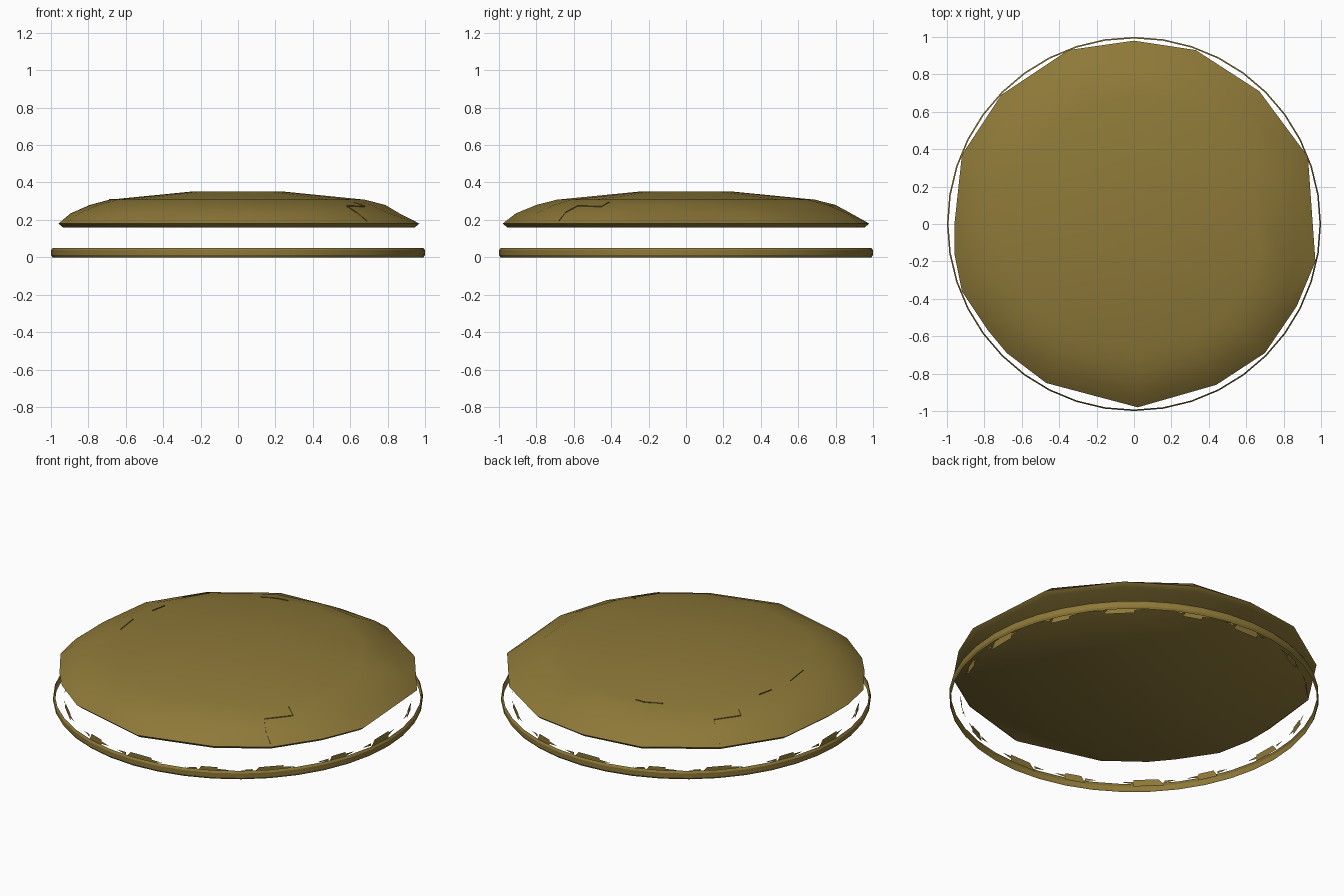
import bpy, bmesh, math
from mathutils import Vector
from mathutils.bvhtree import BVHTree

cube = bpy.data.objects.get("Cube")
if cube:
    bpy.data.objects.remove(cube, do_unlink=True)

# One ochre stone colour for everything
stone_mat = bpy.data.materials.new("ochre_stone")
stone_mat.use_nodes = True
OCHRE = (0.27, 0.19, 0.04, 1.0)
stone_mat.diffuse_color = OCHRE
bsdf = stone_mat.node_tree.nodes["Principled BSDF"]
bsdf.inputs["Base Color"].default_value = OCHRE
bsdf.inputs["Roughness"].default_value = 0.8


def make_object(name, bm, sharp_angle=None):
    mesh = bpy.data.meshes.new(name)
    bm.to_mesh(mesh)
    bm.free()
    mesh.materials.append(stone_mat)
    obj = bpy.data.objects.new(name, mesh)
    bpy.context.collection.objects.link(obj)
    if sharp_angle is not None:
        for poly in mesh.polygons:
            poly.use_smooth = True
        mesh.set_sharp_from_angle(angle=math.radians(sharp_angle))
    return obj


def bridge(bm, lower, upper):
    n = len(lower)
    for i in range(n):
        j = (i + 1) % n
        bm.faces.new((lower[i], lower[j], upper[j], upper[i]))


# Rough stone slab: irregular outline lofted up into a low dome
outline = [(0.97, -0.2), (0.93, 0.36), (0.67, 0.71), (0.33, 0.93), (0, 0.98),
           (-0.35, 0.93), (-0.71, 0.69), (-0.92, 0.37), (-0.96, 0),
           (-0.96, -0.16), (-0.92, -0.36), (-0.78, -0.57), (-0.68, -0.69),
           (-0.47, -0.85), (0.02, -0.98), (0.44, -0.86), (0.7, -0.69),
           (0.87, -0.44)]
# Each level: scale, height, share of roundness
levels = [(0.975, 0.16, 0), (1.0, 0.18, 0), (0.93, 0.235, 0.2),
          (0.82, 0.28, 0.5), (0.71, 0.308, 0.8), (0.25, 0.352, 1)]
bm = bmesh.new()
rings = []
for scale, z, roundness in levels:
    ring = []
    for x, y in outline:
        p = Vector((x, y))
        r = p.length * (1 - roundness) + 0.97 * roundness
        p = p.normalized() * r * scale
        ring.append(bm.verts.new((p.x, p.y, z)))
    rings.append(ring)
for lower, upper in zip(rings, rings[1:]):
    bridge(bm, lower, upper)
bm.faces.new(rings[-1])
bm.faces.new(list(reversed(rings[0])))
# Chipped spots knocked back on the shoulder
for ring_id, vert_id, amount in ((2, 2, 0.95), (2, 4, 0.97), (2, 0, 0.96), (3, 2, 0.97)):
    co = rings[ring_id][vert_id].co
    co.x *= amount
    co.y *= amount
bmesh.ops.triangulate(bm, faces=bm.faces[:])
bmesh.ops.recalc_face_normals(bm, faces=bm.faces[:])
surface = BVHTree.FromBMesh(bm)
make_object("stone_slab", bm, 40)

# Fine broken ledges following the slab surface
cracks = [
    [(-0.70, 0.68), (-0.59, 0.58), (-0.68, 0.45), (-0.64, 0.42)],
    [(-0.65, 0.24), (-0.67, 0.15)],
    [(-0.69, 0), (-0.67, -0.15)],
    [(0.62, -0.41), (0.68, -0.45), (0.58, -0.58), (0.63, -0.64), (0.69, -0.68)],
    [(-0.29, 0.63), (-0.2, 0.67), (-0.14, 0.675)],
]
bm = bmesh.new()
for path in cracks:
    previous = None
    for x, y in path:
        hit = surface.ray_cast(Vector((x, y, 1)), Vector((0, 0, -1)))[0]
        z = hit.z if hit else 0.2
        pair = (bm.verts.new((x, y, z - 0.005)), bm.verts.new((x, y, z + 0.005)))
        if previous:
            bm.faces.new((previous[0], pair[0], pair[1], previous[1]))
        previous = pair
make_object("crack_ledges", bm)

# Thin open band below the slab
SIDES = 40
bm = bmesh.new()
rings = []
for r, z in ((0.992, 0), (1.0, 0.012), (1.0, 0.038), (0.992, 0.05)):
    rings.append([bm.verts.new((r * math.cos(math.tau * i / SIDES),
                                r * math.sin(math.tau * i / SIDES), z))
                  for i in range(SIDES)])
for lower, upper in zip(rings, rings[1:]):
    bridge(bm, lower, upper)
make_object("base_band", bm, 30)

# Broken inner wall: upright plates with ragged splinters beside them
PLATES = 16
RADIUS = 0.94
bm = bmesh.new()


def wall_point(angle, z):
    return bm.verts.new((RADIUS * math.cos(angle), RADIUS * math.sin(angle), z))


for i in range(PLATES):
    mid = math.tau * (i + 0.5 * (i % 2) * 0.2) / PLATES + math.pi / 4
    half = 0.06 if i % 2 else 0.09
    bm.faces.new([wall_point(mid - half, 0.005), wall_point(mid + half, 0.005),
                  wall_point(mid + half, 0.045), wall_point(mid - half * 0.6, 0.045)])
    for side in (-1, 1):
        bm.faces.new([wall_point(mid + side * half, 0.02),
                      wall_point(mid + side * (half + 0.07), 0.03),
                      wall_point(mid + side * half, 0.035)])
make_object("inner_wall_fragments", bm)
